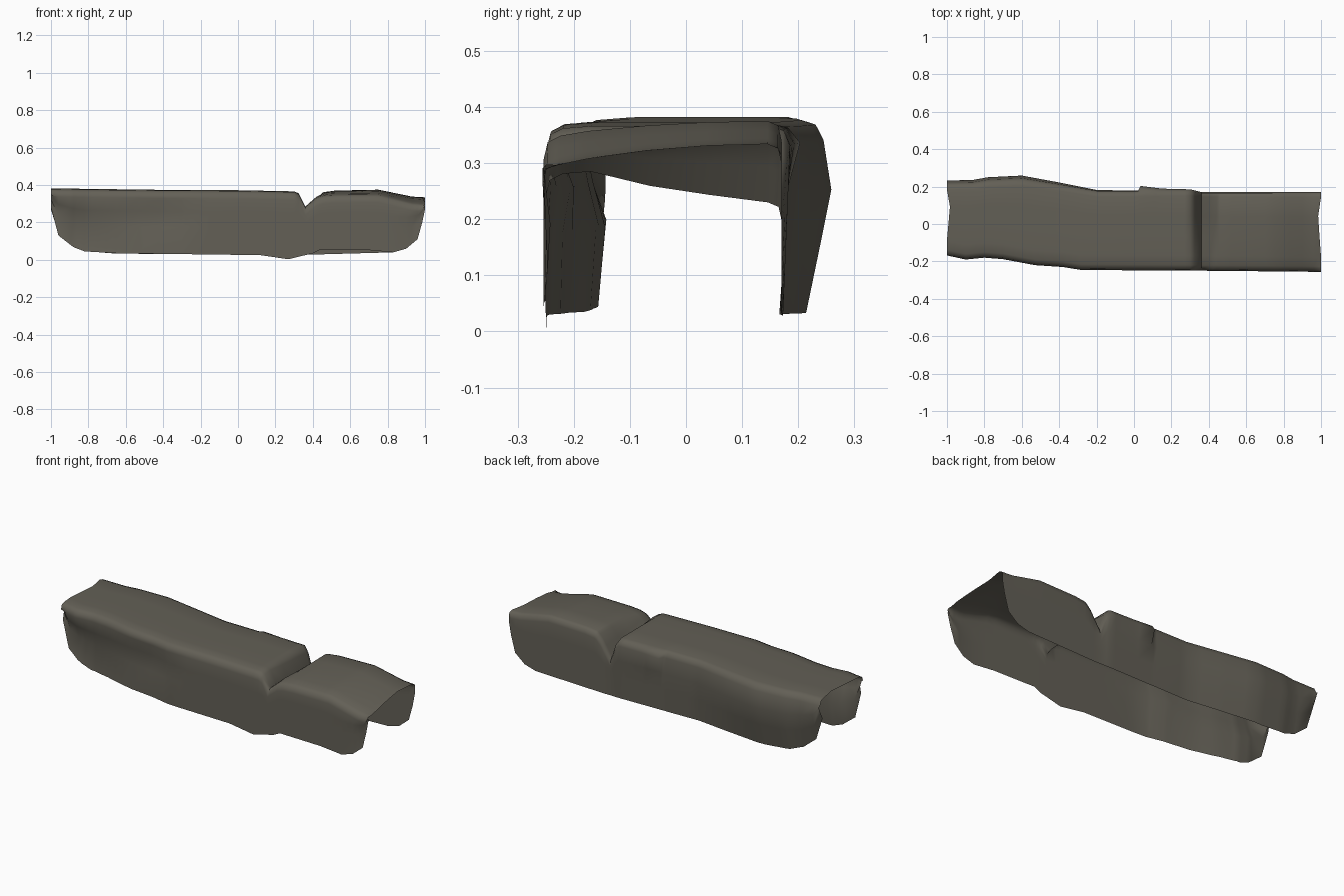
import bpy, bmesh

if "Cube" in bpy.data.objects:
    bpy.data.objects.remove(bpy.data.objects["Cube"])

# Outline curves along the length: (x, value)
TOP = [(-1, .382), (-.4, .374), (0, .372), (.3, .366), (.325, .355), (.36, .285), (.42, .345),
       (.46, .362), (.52, .37), (.75, .375), (.93, .338), (1, .334)]
FRONT = [(-1, -.168), (-.9, -.19), (-.8, -.18), (-.7, -.188), (-.53, -.22), (-.38, -.23),
         (-.28, -.246), (.4, -.25), (1, -.256)]
BACK = [(-1, .232), (-.86, .236), (-.78, .25), (-.6, .259), (-.4, .222), (-.2, .182), (.02, .178),
        (.3, .182), (.36, .171), (1, .17)]
LOW_FRONT = [(-1, .28), (-.96, .13), (-.88, .068), (-.82, .045), (-.65, .035), (.12, .025),
             (.27, .003), (.4, .035), (.44, .055), (.7, .052), (.83, .04), (.9, .06), (.96, .11),
             (.985, .2), (1, .27)]
LOW_BACK = [(-1, .27), (-.96, .14), (-.88, .075), (-.8, .045), (-.65, .033), (.4, .028),
            (.83, .04), (.9, .06), (.96, .11), (.985, .2), (1, .28)]
GROOVE = [(.3, 0), (.36, 1), (.45, 0)]
BULGE = [(-1, .8), (-.6, 1), (-.2, .35), (0, .2), (.3, .2), (.36, 0)]
LEAN = [(-1, .026), (-.88, .046), (-.75, .03), (-.45, .014), (-.2, 0), (.86, 0), (.96, .014),
        (1, .004)]
DENT = [(-.75, 0), (-.42, .022), (-.3, .016), (-.15, 0)]
DROP = [(.36, 0), (.48, .018), (.75, .022), (1, .033)]
FLAP = [(.02, 0), (.035, .028), (.15, .012), (.3, .006), (.36, 0)]


def at(curve, x):
    if x <= curve[0][0]:
        return curve[0][1]
    for (a, u), (b, v) in zip(curve, curve[1:]):
        if x <= b:
            return u + (v - u) * (x - a) / (b - a)
    return curve[-1][1]


def section(x):
    """One open, upside-down U across the channel."""
    t, f, b = at(TOP, x), at(FRONT, x), at(BACK, x)
    lf, lb = at(LOW_FRONT, x), at(LOW_BACK, x)
    g, bu, lean, dent = at(GROOVE, x), at(BULGE, x), at(LEAN, x), at(DENT, x)
    flap = at(FLAP, x)
    tf = t - at(DROP, x)                  # front edge sags on the right part
    tb = t - .055 * g                     # groove is deeper at the back
    hf, hb = tf - lf, tb - lb
    cf, cb = min(.045, .35 * hf), min(.035, .35 * hb)
    pts = [(f + lean * .65, lf), (f + lean, lf + .42 * hf),
           (f + lean * .4 + dent, lf + .66 * hf), (f, tf - cf), (f + .007, tf - cf * .35),
           (f + .03, tf - .004)]
    y0, y1 = f + .08, b - .03 * bu - .025
    for i in range(4):
        k = i / 3
        pts.append((y0 + (y1 - y0) * k, t - (t - tf) * .8 * (1 - k) ** 2 - (t - tb) * k ** .7))
    pts += [(b - .022 * bu - .006 + flap * .5, tb - .008), (b - .014 * bu + flap, tb - cb),
            (b, lb + .64 * hb), (b - .02 * bu, lb + .35 * hb), (b - .045 * bu, lb)]
    # slight ragged bite in the middle of each open end
    bite = {7: .008, 8: .016}
    side = 1 if x > .999 else -1 if x < -.999 else 0
    return [(x - side * bite.get(i, 0), y, z) for i, (y, z) in enumerate(pts)]


# Bent sheet channel
xs = sorted({p[0] for c in (TOP, FRONT, BACK, LOW_FRONT, LOW_BACK, GROOVE, DENT, FLAP) for p in c})
bm = bmesh.new()
rows = [[bm.verts.new(p) for p in section(x)] for x in xs]
for r, s in zip(rows, rows[1:]):
    for i in range(len(r) - 1):
        bm.faces.new((r[i], s[i], s[i + 1], r[i + 1]))
mesh = bpy.data.meshes.new("bent_channel")
bm.to_mesh(mesh)
bm.free()
obj = bpy.data.objects.new("bent_channel", mesh)
bpy.context.collection.objects.link(obj)

mat = bpy.data.materials.new("dark warm grey")
mat.diffuse_color = (.125, .116, .093, 1)
mat.use_nodes = True
mat.node_tree.nodes["Principled BSDF"].inputs["Base Color"].default_value = mat.diffuse_color
mesh.materials.append(mat)

bpy.context.view_layer.objects.active = obj
obj.select_set(True)
bpy.ops.object.shade_smooth_by_angle(angle=1.0)
